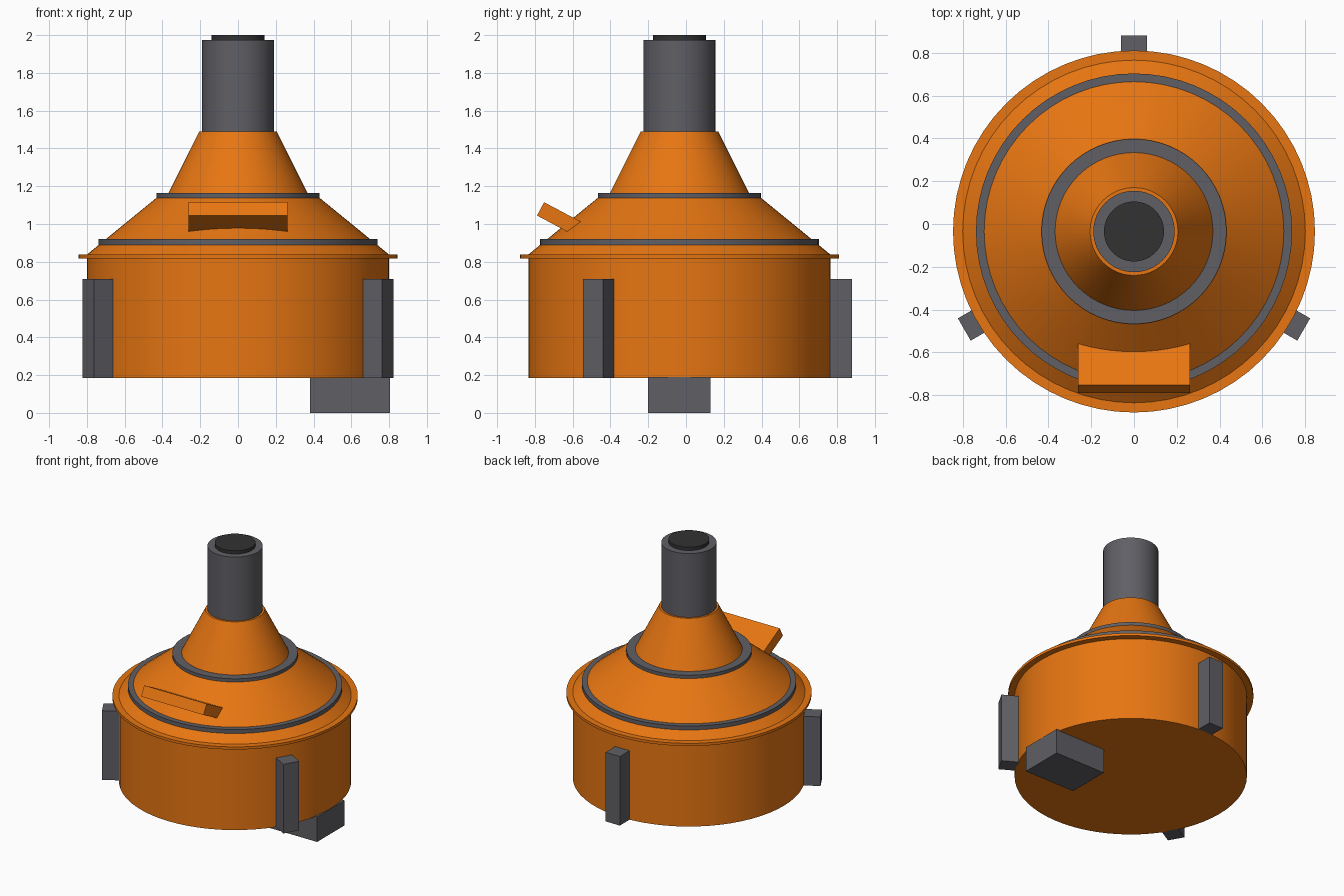
import bpy, bmesh, math
from mathutils import Matrix, Vector

if "Cube" in bpy.data.objects:
    bpy.data.objects.remove(bpy.data.objects["Cube"])

CY = -0.035   # y of the main axis
SEG = 64


def material(name, rgb):
    m = bpy.data.materials.new(name)
    m.diffuse_color = (*rgb, 1.0)
    m.use_nodes = True
    m.node_tree.nodes["Principled BSDF"].inputs["Base Color"].default_value = m.diffuse_color
    return m


ORANGE = material("orange", (0.80, 0.18, 0.006))
GREY = material("dark grey", (0.115, 0.115, 0.13))
BLACK = material("black", (0.032, 0.032, 0.032))


def finish(bm, name, mat, smooth=False):
    bmesh.ops.recalc_face_normals(bm, faces=bm.faces)
    mesh = bpy.data.meshes.new(name)
    bm.to_mesh(mesh)
    bm.free()
    mesh.materials.append(mat)
    ob = bpy.data.objects.new(name, mesh)
    bpy.context.collection.objects.link(ob)
    if smooth:
        bpy.ops.object.select_all(action='DESELECT')
        ob.select_set(True)
        bpy.context.view_layer.objects.active = ob
        bpy.ops.object.shade_smooth_by_angle(angle=math.radians(20))
    return ob


def turned(name, profile, mat):
    """Closed solid of revolution from (radius, z) points, bottom to top."""
    bm = bmesh.new()
    rings = []
    for r, z in profile:
        rings.append([bm.verts.new((r * math.cos(2 * math.pi * i / SEG),
                                    CY + r * math.sin(2 * math.pi * i / SEG), z))
                      for i in range(SEG)])
    for a, b in zip(rings, rings[1:]):
        for i in range(SEG):
            j = (i + 1) % SEG
            bm.faces.new((a[i], a[j], b[j], b[i]))
    bm.faces.new(rings[0])
    bm.faces.new(rings[-1])
    return finish(bm, name, mat, True)


def box(name, size, matrix, mat):
    bm = bmesh.new()
    bmesh.ops.create_cube(bm, size=1, matrix=matrix @ Matrix.Diagonal((*size, 1)))
    return finish(bm, name, mat)


# Drum, rim and the two stacked cones
turned("drum", [(0.80, 0.185), (0.80, 0.83)], ORANGE)
turned("rim", [(0.845, 0.818), (0.845, 0.838)], ORANGE)
turned("lower_cone", [(0.80, 0.838), (0.43, 1.14)], ORANGE)
turned("upper_cone", [(0.37, 1.16), (0.205, 1.49)], ORANGE)

# Bands around the cones
turned("lower_band", [(0.738, 0.89), (0.738, 0.92)], GREY)
turned("upper_band", [(0.432, 1.138), (0.432, 1.163)], GREY)

# Chimney pipe and its plug
turned("pipe", [(0.19, 1.48), (0.19, 1.975)], GREY)
turned("pipe_plug", [(0.14, 1.97), (0.14, 2.0)], BLACK)

# Three side brackets, 120 degrees apart
for k, ang in enumerate((90, 210, 330)):
    m = (Matrix.Translation((0, CY, 0)) @ Matrix.Rotation(math.radians(ang), 4, 'Z')
         @ Matrix.Translation((0.8525, 0, 0.4475)))
    box(f"bracket_{k + 1}", (0.125, 0.12, 0.525), m, GREY)

# Block under the drum
box("outlet_block", (0.425, 0.33, 0.19),
    Matrix.Translation((0.5925, CY, 0.095)), GREY)

# Hatch slab tilted into the cone: starts at its outer end, runs inward and down
tilt = math.radians(-28)
outer = Vector((0, -0.77, 1.08))
along = Vector((0, math.cos(tilt), math.sin(tilt)))
box("hatch", (0.525, 0.34, 0.08),
    Matrix.Translation(outer + along * 0.17) @ Matrix.Rotation(tilt, 4, 'X'), ORANGE)
